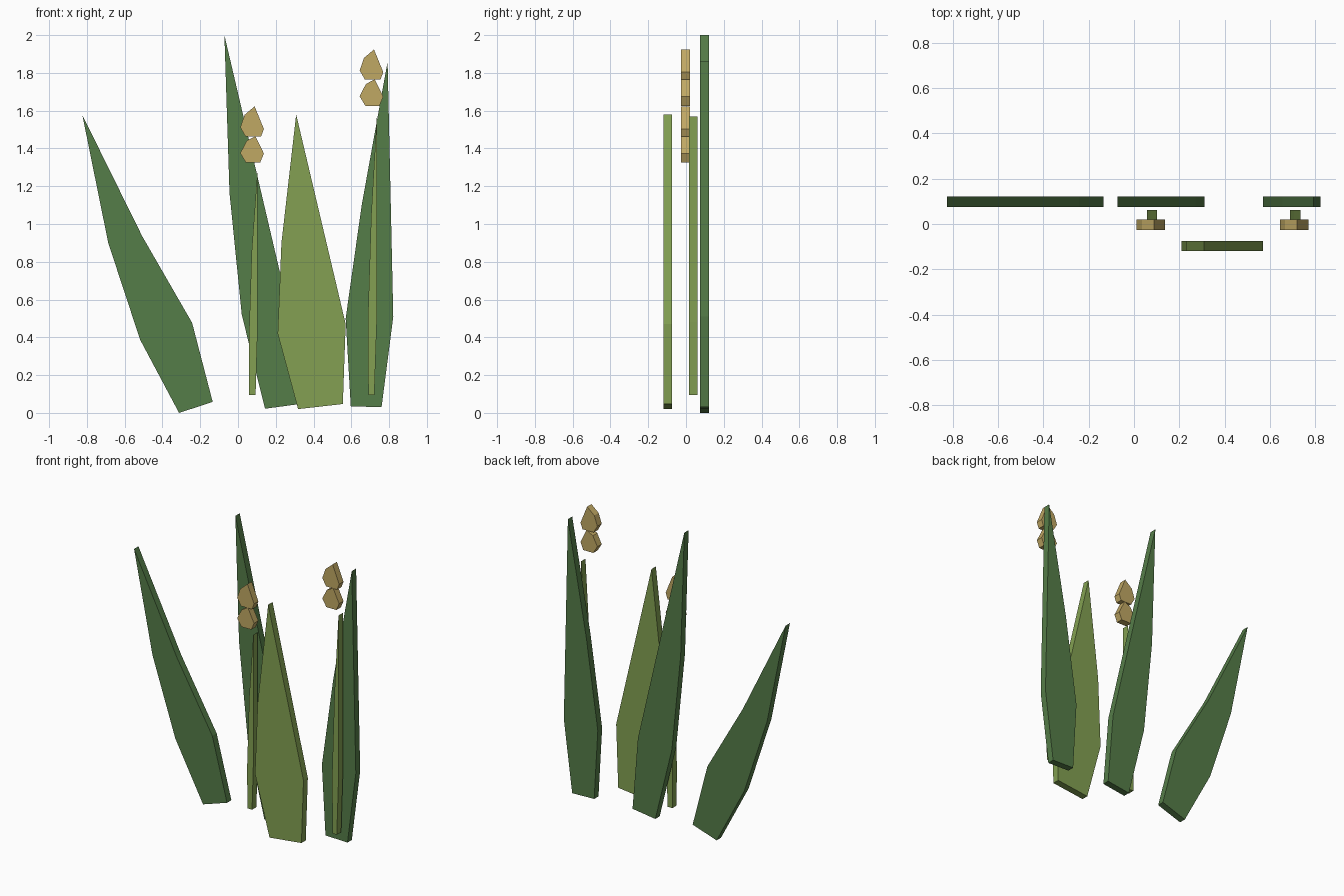
import bpy
import bmesh


def material(name, rgb):
    m = bpy.data.materials.new(name)
    m.diffuse_color = (*rgb, 1)
    return m


dark_green = material("dark green", (0.091, 0.205, 0.065))
light_green = material("light green", (0.227, 0.352, 0.084))
tan = material("tan", (0.53, 0.392, 0.127))

THICK = 0.046


def slab(name, outline, y, mat, dx=0.0, dz=0.0):
    """Flat cut-out: an x-z outline extruded evenly about depth y."""
    bm = bmesh.new()
    face = bm.faces.new([bm.verts.new((x + dx, y - THICK / 2, z + dz)) for x, z in outline])
    ext = bmesh.ops.extrude_face_region(bm, geom=[face])
    verts = [v for v in ext["geom"] if isinstance(v, bmesh.types.BMVert)]
    bmesh.ops.translate(bm, verts=verts, vec=(0, THICK, 0))
    bmesh.ops.recalc_face_normals(bm, faces=bm.faces[:])
    mesh = bpy.data.meshes.new(name)
    bm.to_mesh(mesh)
    bm.free()
    mesh.materials.append(mat)
    obj = bpy.data.objects.new(name, mesh)
    bpy.context.collection.objects.link(obj)
    return obj


# Back row of dark leaves
slab("leaning_leaf", [(-0.312, 0.0), (-0.134, 0.058), (-0.243, 0.477), (-0.507, 0.935),
                      (-0.824, 1.577), (-0.687, 0.90), (-0.518, 0.387)], 0.098, dark_green)
slab("tall_leaf", [(0.143, 0.022), (0.312, 0.045), (0.272, 0.53), (0.107, 1.235),
                   (-0.072, 2.0), (-0.045, 1.165), (0.02, 0.52)], 0.098, dark_green)
slab("upright_leaf", [(0.597, 0.035), (0.76, 0.03), (0.822, 0.51), (0.792, 1.86),
                      (0.655, 1.1), (0.57, 0.5)], 0.098, dark_green)

# Light leaf in front
slab("front_leaf", [(0.318, 0.02), (0.555, 0.047), (0.57, 0.47), (0.308, 1.58),
                    (0.23, 0.90), (0.21, 0.42)], -0.097, light_green)

# Thin stems
slab("short_stem", [(0.058, 0.095), (0.093, 0.095), (0.102, 0.38), (0.102, 1.27),
                    (0.072, 0.85), (0.057, 0.38)], 0.039, light_green)
slab("long_stem", [(0.69, 0.095), (0.722, 0.095), (0.735, 0.48), (0.735, 1.57),
                   (0.705, 1.05), (0.687, 0.48)], 0.039, light_green)

# Stacked seed buds, one pair above each stem
upper_bud = [(0.04, 1.463), (0.122, 1.463), (0.137, 1.503), (0.088, 1.623),
             (0.035, 1.578), (0.012, 1.512)]
lower_bud = [(0.042, 1.325), (0.117, 1.325), (0.137, 1.373), (0.092, 1.465),
             (0.045, 1.44), (0.012, 1.375)]
for side, dx, dz in (("short", 0, 0), ("long", 0.632, 0.301)):
    slab(side + "_upper_bud", upper_bud, -0.003, tan, dx, dz)
    slab(side + "_lower_bud", lower_bud, -0.003, tan, dx, dz)
